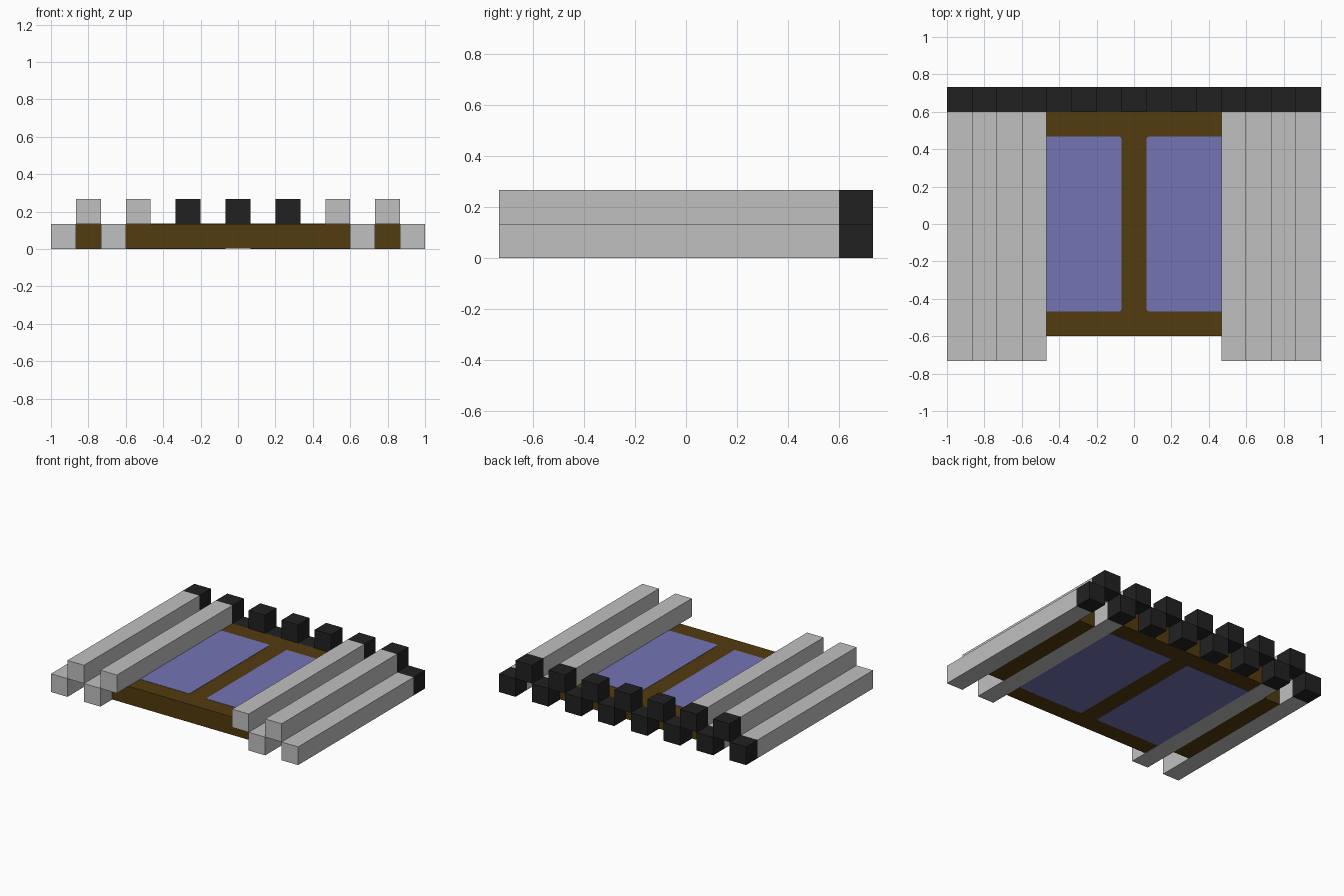
import bpy
import bmesh

cube = bpy.data.objects.get("Cube")
if cube:
    bpy.data.objects.remove(cube, do_unlink=True)

U = 2 / 15            # one grid cell
BACK = 5.5 * U        # rear limit of the model


def material(name, rgb):
    m = bpy.data.materials.new(name)
    m.use_nodes = True
    m.diffuse_color = (*rgb, 1)
    m.node_tree.nodes["Principled BSDF"].inputs["Base Color"].default_value = (*rgb, 1)
    return m


GREY = material("light grey", (0.53, 0.53, 0.53))
BLACK = material("black", (0.0155, 0.0155, 0.0155))
BROWN = material("dark brown", (0.085, 0.043, 0.0045))
BLUE = material("soft blue", (0.175, 0.175, 0.455))


def box(name, x, y, z, mat, corner=0):
    """Box from (min, max) ranges, with optional rounded upright edges."""
    bm = bmesh.new()
    bmesh.ops.create_cube(bm, size=1)
    for v in bm.verts:
        v.co = [(r[0] + r[1]) / 2 + c * (r[1] - r[0]) for r, c in zip((x, y, z), v.co)]
    if corner:
        upright = [e for e in bm.edges
                   if abs(e.verts[0].co.z - e.verts[1].co.z) > 0.01]
        bmesh.ops.bevel(bm, geom=upright, offset=corner, segments=2,
                        profile=0.5, affect='EDGES')
    me = bpy.data.meshes.new(name)
    bm.to_mesh(me)
    bm.free()
    me.materials.append(mat)
    ob = bpy.data.objects.new(name, me)
    bpy.context.collection.objects.link(ob)
    return ob


# Alternating low and high cells across the width
for i in range(15):
    x = (-1 + i * U, -1 + (i + 1) * U)
    level = i % 2
    z = (level * U, (level + 1) * U)
    # Dark end blocks along the back
    box(f"end_block_{i + 1}", x, (BACK - U, BACK), z, BLACK)
    # Long rails on both sides
    if i < 4 or i > 10:
        box(f"rail_{i + 1}", x, (-BACK, BACK - U), z, GREY)

# Central slab
box("slab", (-4.5 * U, 4.5 * U), (-4.5 * U, 4.5 * U), (0.002, U), BROWN)

for side, s in (("left", 1), ("right", -1)):
    # Blue panes showing on the top and underside of the slab
    box(f"pane_{side}", sorted((s * 0.5 * U, s * 4.5 * U)),
        (-3.5 * U, 3.5 * U), (0, U + 0.002), BLUE, corner=0.012)
    # Filler strips between the low rails
    box(f"filler_strip_{side}", sorted((s * 5.5 * U, s * 6.5 * U)),
        (-3.5 * U, 3.5 * U), (0, U), BROWN)
